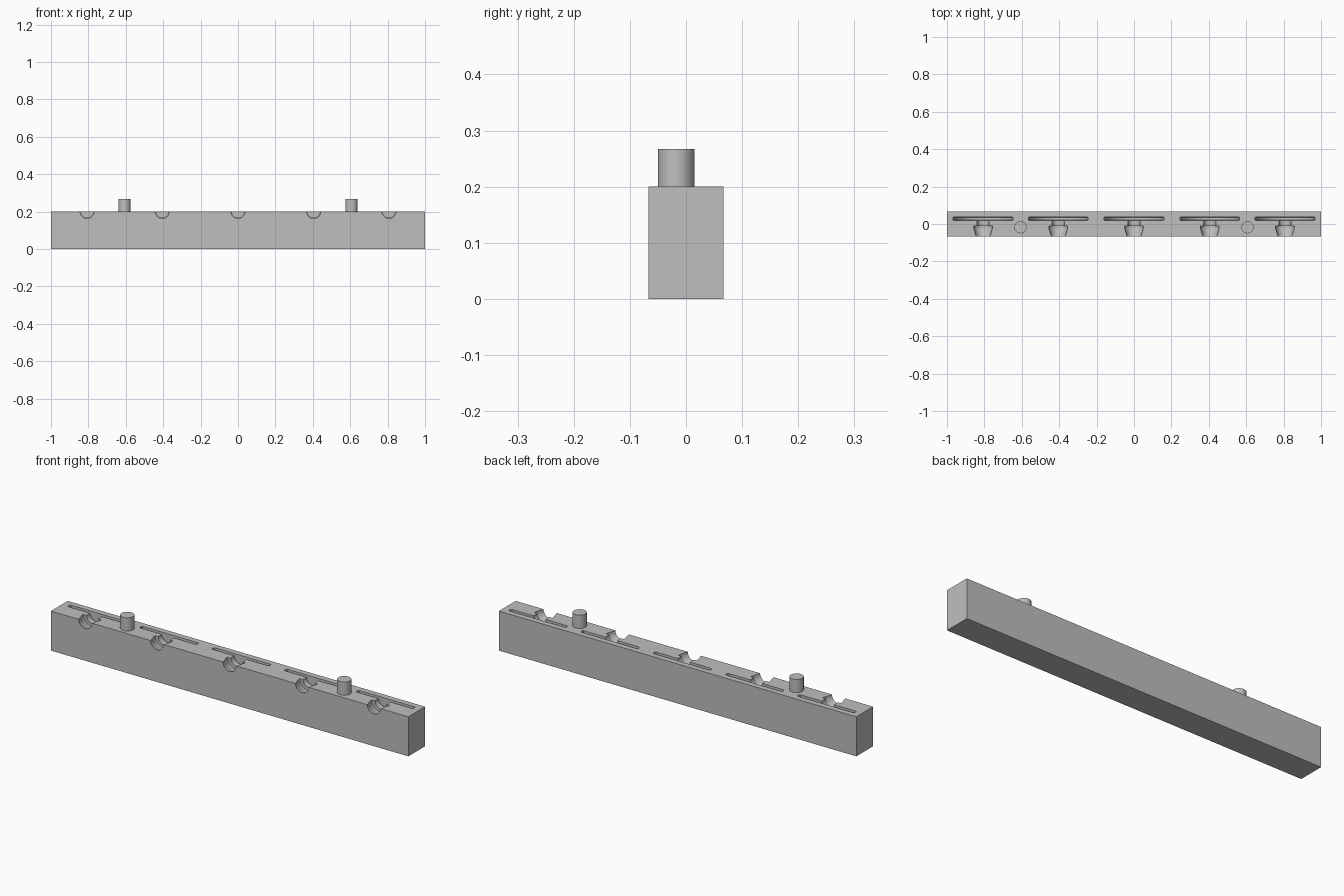
import bpy
import bmesh
import math

if "Cube" in bpy.data.objects:
    bpy.data.objects.remove(bpy.data.objects["Cube"], do_unlink=True)

LENGTH, DEPTH, HEIGHT = 2.0, 0.134, 0.2
CAVITY_X = (-0.807, -0.405, 0.0, 0.405, 0.807)
PEG_X, PEG_Y, PEG_RADIUS, PEG_TOP = 0.607, -0.0175, 0.0325, 0.267
SEGMENTS = 64

grey = bpy.data.materials.new("plain grey")
grey.use_nodes = True
grey.diffuse_color = (0.52, 0.52, 0.52, 1)
grey.node_tree.nodes["Principled BSDF"].inputs["Base Color"].default_value = grey.diffuse_color


def make_object(name, bm):
    bmesh.ops.recalc_face_normals(bm, faces=bm.faces)
    mesh = bpy.data.meshes.new(name)
    bm.to_mesh(mesh)
    bm.free()
    mesh.materials.append(grey)
    obj = bpy.data.objects.new(name, mesh)
    bpy.context.collection.objects.link(obj)
    return obj


def activate(obj):
    bpy.ops.object.select_all(action="DESELECT")
    obj.select_set(True)
    bpy.context.view_layer.objects.active = obj


def add_lathe(bm, profile, x, z):
    """Closed solid turned about a line along y; profile holds (y, radius)."""
    rings = []
    for y, radius in profile:
        angles = [2 * math.pi * (i + 0.5) / SEGMENTS for i in range(SEGMENTS)]
        rings.append([bm.verts.new((x + radius * math.cos(a), y, z + radius * math.sin(a)))
                      for a in angles])
    for lower, upper in zip(rings, rings[1:]):
        for i in range(SEGMENTS):
            j = (i + 1) % SEGMENTS
            bm.faces.new((lower[i], lower[j], upper[j], upper[i]))
    bm.faces.new(rings[0])
    bm.faces.new(rings[-1])


# Mould block
bm = bmesh.new()
bmesh.ops.create_cube(bm, size=1)
bmesh.ops.scale(bm, vec=(LENGTH, DEPTH, HEIGHT), verts=bm.verts)
bmesh.ops.translate(bm, vec=(0, 0, HEIGHT / 2), verts=bm.verts)
block = make_object("mould_block", bm)

# Half cavities: tapered collar open to the front, neck, thin round disc
profile = [(-0.08, 0.034), (-0.067, 0.037), (-0.022, 0.05), (-0.012, 0.05),
           (-0.012, 0.033), (0.018, 0.033), (0.018, 0.155), (0.022, 0.16),
           (0.034, 0.16), (0.038, 0.155)]
bm = bmesh.new()
for x in CAVITY_X:
    add_lathe(bm, profile, x, HEIGHT)
cutter = make_object("cavity_cutter", bm)
cutter.hide_render = True

cut = block.modifiers.new("cavities", "BOOLEAN")
cut.operation = "DIFFERENCE"
cut.solver = "EXACT"
cut.object = cutter
activate(block)
bpy.ops.object.modifier_apply(modifier=cut.name)
bpy.data.objects.remove(cutter, do_unlink=True)
bpy.ops.object.shade_smooth_by_angle(angle=math.radians(12))

# Locating pegs, sunk slightly into the block
for side, name in ((1, "left_peg"), (-1, "right_peg")):
    bm = bmesh.new()
    sink = 0.005
    bmesh.ops.create_cone(bm, cap_ends=True, segments=48, radius1=PEG_RADIUS,
                          radius2=PEG_RADIUS, depth=PEG_TOP - HEIGHT + sink)
    bmesh.ops.translate(bm, verts=bm.verts,
                        vec=(side * PEG_X, PEG_Y, (PEG_TOP + HEIGHT - sink) / 2))
    peg = make_object(name, bm)
    activate(peg)
    bpy.ops.object.shade_smooth_by_angle(angle=math.radians(30))
